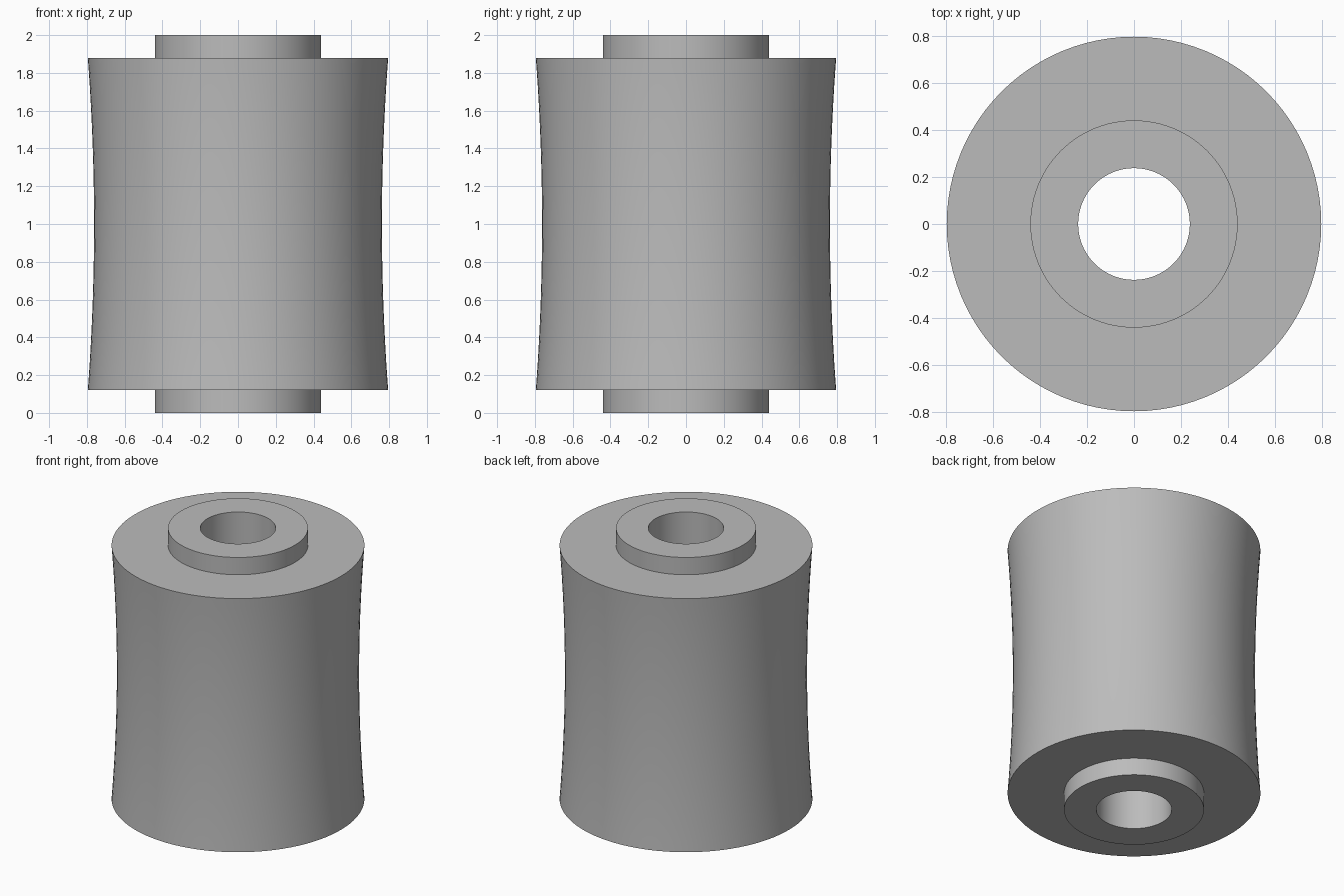
import bpy, bmesh, math

SEGMENTS = 96
HEIGHT = 2.0
BODY_LOW, BODY_HIGH = 0.12, 1.88
END_RADIUS, WAIST_RADIUS = 0.795, 0.762
COLLAR_RADIUS, BORE_RADIUS = 0.44, 0.237

if "Cube" in bpy.data.objects:
    bpy.data.objects.remove(bpy.data.objects["Cube"], do_unlink=True)

grey = bpy.data.materials.new("plain grey")
grey.use_nodes = True
colour = (0.5, 0.5, 0.5, 1.0)
grey.diffuse_color = colour
grey.node_tree.nodes["Principled BSDF"].inputs["Base Color"].default_value = colour


def lathe(name, profile):
    """Turn a closed (radius, z) profile round the z axis."""
    bm = bmesh.new()
    rings = []
    for i in range(SEGMENTS):
        a = math.tau * i / SEGMENTS
        rings.append([bm.verts.new((r * math.cos(a), r * math.sin(a), z)) for r, z in profile])
    for i, ring in enumerate(rings):
        following = rings[(i + 1) % SEGMENTS]
        for j in range(len(profile)):
            k = (j + 1) % len(profile)
            bm.faces.new((ring[j], following[j], following[k], ring[k]))
    bmesh.ops.recalc_face_normals(bm, faces=bm.faces)
    mesh = bpy.data.meshes.new(name)
    bm.to_mesh(mesh)
    bm.free()
    mesh.materials.append(grey)
    obj = bpy.data.objects.new(name, mesh)
    bpy.context.collection.objects.link(obj)
    bpy.ops.object.select_all(action="DESELECT")
    obj.select_set(True)
    bpy.context.view_layer.objects.active = obj
    bpy.ops.object.shade_smooth_by_angle(angle=math.radians(30))
    return obj


# Inner sleeve: a tube standing proud of the body at both ends
lathe("inner_sleeve", [(BORE_RADIUS, 0), (COLLAR_RADIUS, 0),
                       (COLLAR_RADIUS, HEIGHT), (BORE_RADIUS, HEIGHT)])

# Roller body: a thick ring with a slightly waisted outer wall
STEPS = 24
wall = []
for s in range(STEPS + 1):
    t = s / STEPS
    radius = WAIST_RADIUS + (END_RADIUS - WAIST_RADIUS) * (2 * t - 1) ** 2
    wall.append((radius, BODY_LOW + (BODY_HIGH - BODY_LOW) * t))
inner = COLLAR_RADIUS - 0.02  # overlaps the sleeve
lathe("roller_body", [(inner, BODY_LOW)] + wall + [(inner, BODY_HIGH)])
